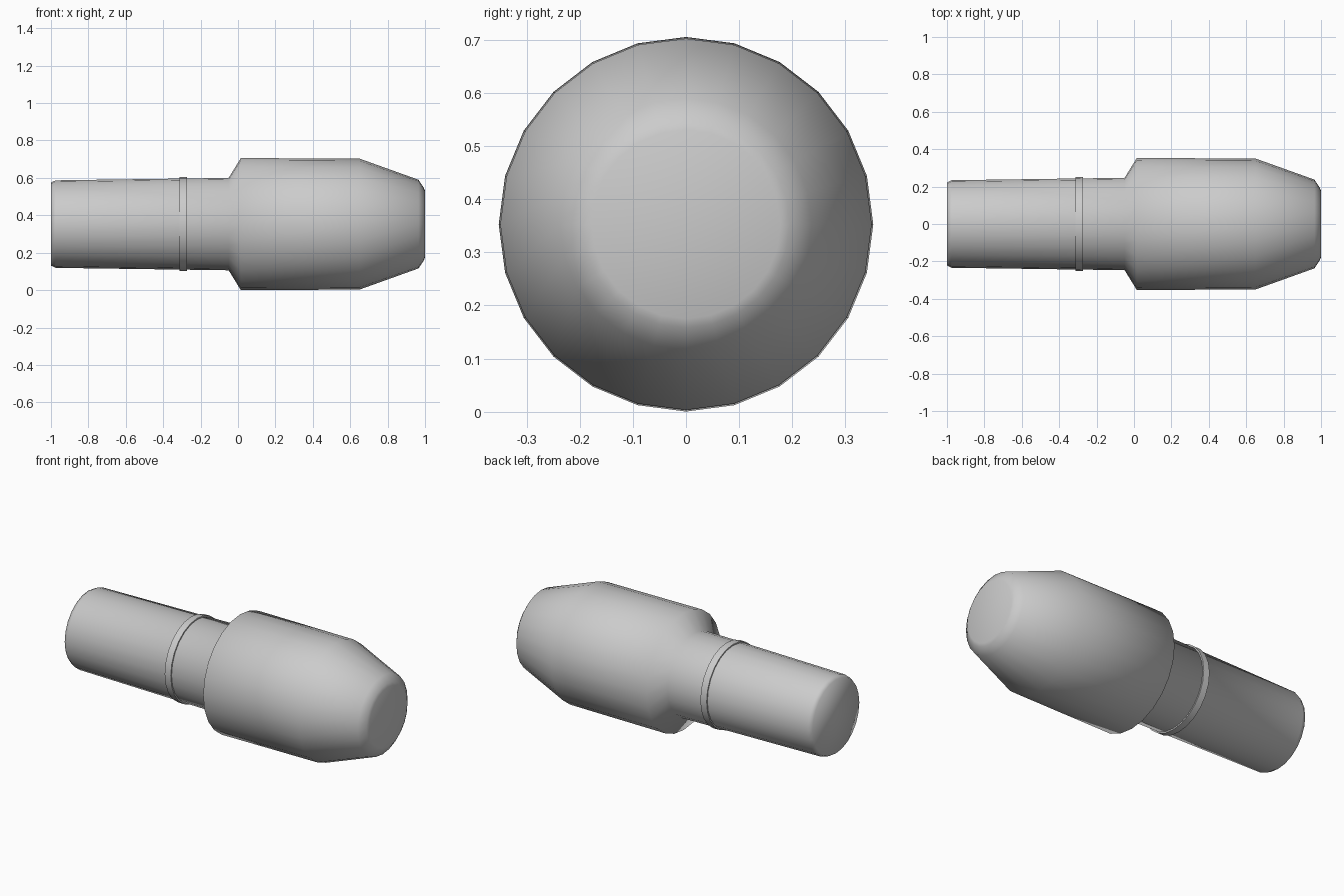
import bpy, bmesh
from math import sin, cos, tau

if "Cube" in bpy.data.objects:
    bpy.data.objects.remove(bpy.data.objects["Cube"])

SIDES = 24
AXIS_Z = 0.353


def lathe(name, profile, cap=True, closed=False):
    """Revolve (x, radius) points around the horizontal axis."""
    bm = bmesh.new()
    rings = []
    for x, r in profile:
        rings.append([bm.verts.new((x, r * sin(tau * i / SIDES),
                                    AXIS_Z + r * cos(tau * i / SIDES)))
                      for i in range(SIDES)])
    pairs = list(zip(rings, rings[1:]))
    if closed:
        pairs.append((rings[-1], rings[0]))
    for a, b in pairs:
        for i in range(SIDES):
            j = (i + 1) % SIDES
            bm.faces.new((a[i], a[j], b[j], b[i]))
    if cap and not closed:
        bm.faces.new(rings[0])
        bm.faces.new(rings[-1])
    bmesh.ops.recalc_face_normals(bm, faces=bm.faces)
    for f in bm.faces:
        f.smooth = True
    mesh = bpy.data.meshes.new(name)
    bm.to_mesh(mesh)
    bm.free()
    obj = bpy.data.objects.new(name, mesh)
    bpy.context.collection.objects.link(obj)
    return obj


# Tapered shank, shoulder, barrel and bevelled nose in one turned body
lathe("body", [(-1.0, 0.222), (-0.975, 0.234), (-0.05, 0.247), (0.015, 0.353),
               (0.65, 0.350), (0.965, 0.237), (0.993, 0.195), (1.0, 0.178)])

# Thin raised band round the shank
band = lathe("shank_band", [(-0.313, 0.238), (-0.313, 0.251),
                            (-0.272, 0.252), (-0.272, 0.238)], closed=True)
for p in band.data.polygons:
    p.use_smooth = True
bpy.context.view_layer.objects.active = band
band.select_set(True)
bpy.ops.object.shade_smooth_by_angle()
